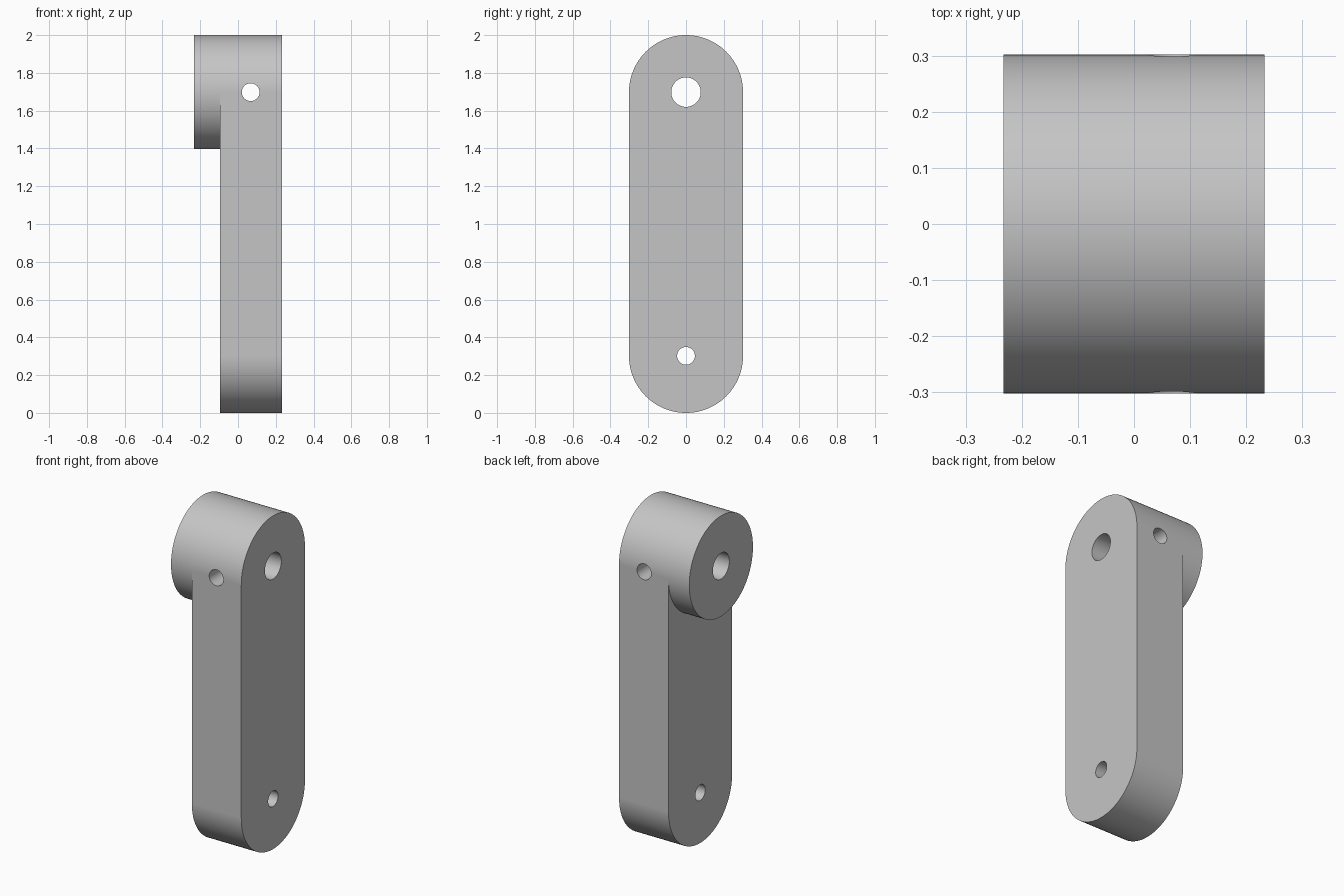
import bpy, bmesh
from math import sin, cos, pi

cube = bpy.data.objects.get("Cube")
if cube:
    bpy.data.objects.remove(cube, do_unlink=True)

R = 0.302                      # radius of the rounded ends
TOP, BOTTOM = 2 - R, R         # heights of the two bores
BOSS_X, ARM_X, OUTER_X = -0.233, -0.095, 0.233
HALF = 48                      # segments per half circle

grey = bpy.data.materials.new("plain_grey")
grey.use_nodes = True
colour = (0.56, 0.56, 0.56, 1)
grey.diffuse_color = colour
grey.node_tree.nodes["Principled BSDF"].inputs["Base Color"].default_value = colour


def arc(bm, z, start):
    """Half circle of vertices on the inner face of the arm."""
    angles = [start + pi * i / HALF for i in range(HALF + 1)]
    return [bm.verts.new((ARM_X, R * cos(a), z + R * sin(a))) for a in angles]


def extrude(bm, face, dx):
    """Pull a face along x, leaving none behind."""
    out = bmesh.ops.extrude_face_region(bm, geom=[face])
    moved = [v for v in out["geom"] if isinstance(v, bmesh.types.BMVert)]
    bmesh.ops.translate(bm, verts=moved, vec=(dx, 0, 0))


# Arm: a slot-shaped outline pulled outward
bm = bmesh.new()
upper = arc(bm, TOP, 0)
lower = arc(bm, BOTTOM, pi)
outline = bm.faces.new(upper + lower)
extrude(bm, outline, OUTER_X - ARM_X)
if outline.is_valid:
    bmesh.ops.delete(bm, geom=[outline], context='FACES_ONLY')

# Boss: a round face sharing the arm's top arc, pulled inward
under = arc(bm, TOP, pi)[1:-1]
bm.faces.new([upper[-1]] + lower + [upper[0]] + under[::-1])
disc = bm.faces.new(upper + under)
extrude(bm, disc, BOSS_X - ARM_X)
if disc.is_valid:
    bmesh.ops.delete(bm, geom=[disc], context='FACES_ONLY')
bmesh.ops.recalc_face_normals(bm, faces=bm.faces)

mesh = bpy.data.meshes.new("crank_arm")
bm.to_mesh(mesh)
bm.free()
mesh.materials.append(grey)
body = bpy.data.objects.new("crank_arm", mesh)
bpy.context.collection.objects.link(body)


def drill(name, radius, location, rotation):
    """Cut a round hole right through the body."""
    bpy.ops.mesh.primitive_cylinder_add(vertices=48, radius=radius, depth=2,
                                        location=location, rotation=rotation)
    cutter = bpy.context.object
    cutter.name = name
    cutter.hide_render = True
    cutter.data.materials.append(grey)
    bpy.ops.object.select_all(action='DESELECT')
    body.select_set(True)
    bpy.context.view_layer.objects.active = body
    cut = body.modifiers.new(name, 'BOOLEAN')
    cut.operation = 'DIFFERENCE'
    cut.solver = 'EXACT'
    cut.object = cutter
    bpy.ops.object.modifier_apply(modifier=cut.name)
    bpy.data.objects.remove(cutter, do_unlink=True)


# Shaft bore, handle bore and cross pin hole
drill("shaft_bore", 0.078, (0, 0, TOP), (0, pi / 2, 0))
drill("handle_bore", 0.047, (0, 0, BOTTOM), (0, pi / 2, 0))
drill("pin_hole", 0.047, (0.067, 0, TOP), (pi / 2, 0, 0))

# Smooth curved walls with crisp rims and flat sides
bpy.ops.object.shade_smooth_by_angle(angle=pi / 6)
weighted = body.modifiers.new("flat_sides", 'WEIGHTED_NORMAL')
weighted.keep_sharp = True
